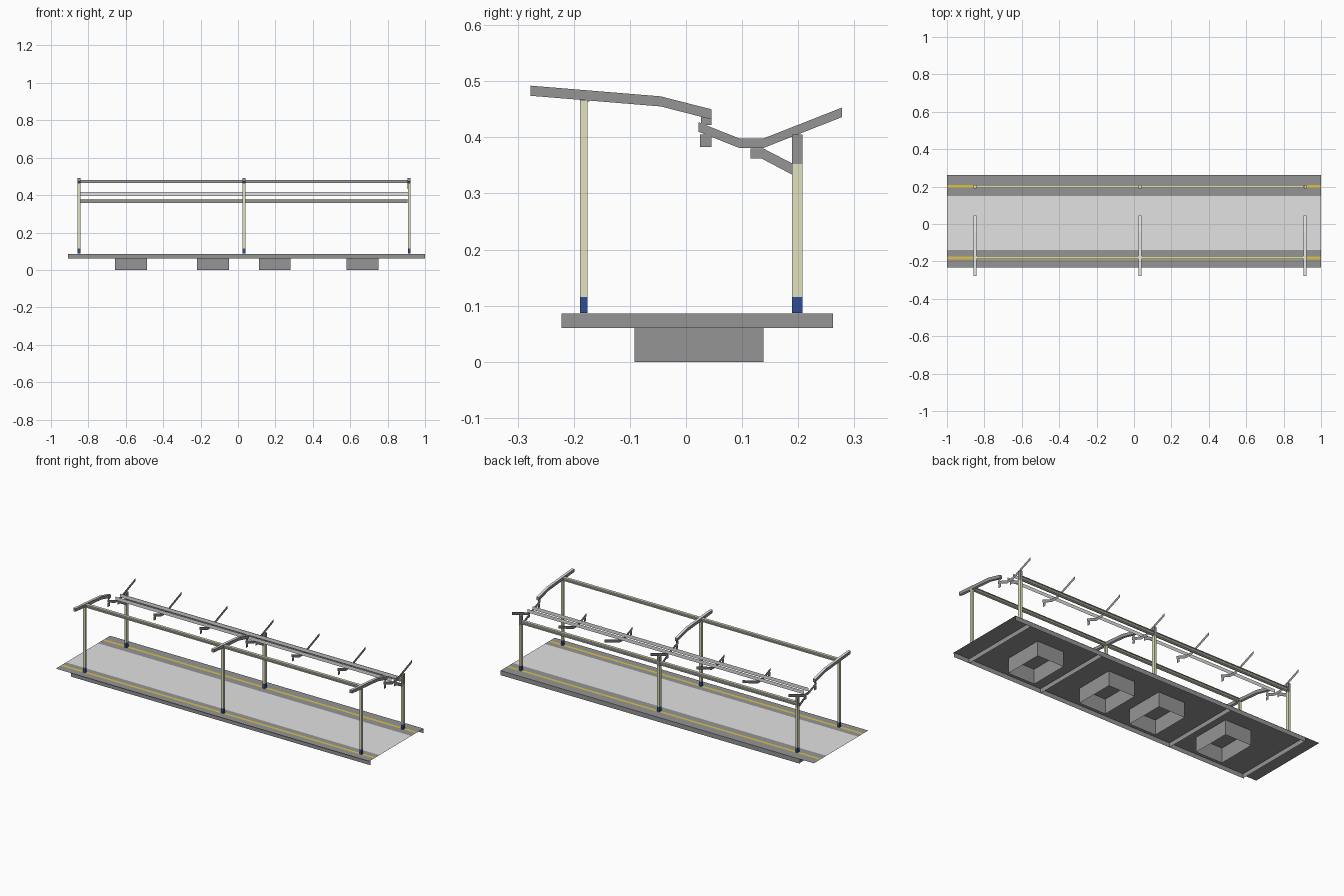
import bpy, bmesh

cube = bpy.data.objects.get("Cube")
if cube:
    bpy.data.objects.remove(cube)


def material(name, r, g, b):
    m = bpy.data.materials.new(name)
    m.use_nodes = True
    m.diffuse_color = (r, g, b, 1)
    m.node_tree.nodes["Principled BSDF"].inputs["Base Color"].default_value = (r, g, b, 1)
    return m


GREY = material("concrete grey", .3, .3, .3)
LIGHT = material("light paving grey", .76, .76, .76)
YELLOW = material("safety yellow", .70, .54, .08)
CREAM = material("cream paint", .76, .77, .53)
BLUE = material("blue paint", .03, .075, .3)


def finish(name, bm, mats):
    bm.normal_update()
    if len(mats) > 1:
        # second colour on upward and downward faces
        for f in bm.faces:
            f.material_index = int(abs(f.normal.z) > .8)
    mesh = bpy.data.meshes.new(name)
    for m in mats:
        mesh.materials.append(m)
    bm.to_mesh(mesh)
    bm.free()
    ob = bpy.data.objects.new(name, mesh)
    bpy.context.scene.collection.objects.link(ob)
    return ob


def box(name, x, y, z, *mats):
    """Box from (min, max) ranges."""
    bm = bmesh.new()
    bmesh.ops.create_cube(bm, size=1)
    for v in bm.verts:
        for i, (lo, hi) in enumerate((x, y, z)):
            v.co[i] = lo if v.co[i] < 0 else hi
    return finish(name, bm, mats)


def sheet(name, points, mat):
    """Single flat plate."""
    bm = bmesh.new()
    bm.faces.new([bm.verts.new(p) for p in points])
    return finish(name, bm, [mat])


def wall(name, a, b, z0, z1, mat):
    """Upright plate between two plan points."""
    return sheet(name, [(*a, z0), (*b, z0), (*b, z1), (*a, z1)], mat)


def side_plate(name, x, outline, mat):
    """Flat plate across the model from a y, z outline."""
    return sheet(name, [(x, y, z) for y, z in outline], mat)


def bar(name, x, width, outline, *mats):
    """Solid with a y, z outline, extruded along x."""
    bm = bmesh.new()
    face = bm.faces.new([bm.verts.new((x - width / 2, y, z)) for y, z in outline])
    new = bmesh.ops.extrude_face_region(bm, geom=[face])["geom"]
    bmesh.ops.translate(bm, vec=(width, 0, 0),
                        verts=[v for v in new if isinstance(v, bmesh.types.BMVert)])
    bmesh.ops.recalc_face_normals(bm, faces=bm.faces)
    return finish(name, bm, mats)


def band(top, depth):
    """Close a top line into a strip of constant depth."""
    return top + [(y, z - depth) for y, z in reversed(top)]


DECK, UNDER = .087, .086
FRONT, BACK = -.182, .198
POSTS = (-.85, .032, .915)

# Deck top: one sheet, painted in strips from front to back
edges = [-.232, -.190, -.174, -.14, .15, .193, .209, .262]
colours = [GREY, YELLOW, GREY, LIGHT, GREY, YELLOW, GREY]
bm = bmesh.new()
rows = [[bm.verts.new((x, y, DECK)) for x in (-1, 1)] for y in edges]
for (a, b), (c, d) in zip(rows, rows[1:]):
    bm.faces.new((a, b, d, c))
paving = finish("deck_paving", bm, [GREY])
paving.data.materials.append(LIGHT)
paving.data.materials.append(YELLOW)
for poly, colour in zip(paving.data.polygons, colours):
    poly.material_index = (GREY, LIGHT, YELLOW).index(colour)

# Deck underside and its frame of upright plates
sheet("deck_underside", [(-1, -.232, UNDER), (-1, .262, UNDER),
                         (1, .262, UNDER), (1, -.232, UNDER)], GREY)
for name, y in (("front_edge_plate", -.222), ("back_edge_plate", .262)):
    wall(name, (-.91, y), (1, y), .06, UNDER, GREY)
for x in (-.905, -.42, .43, .9):
    wall("cross_plate", (x, -.222), (x, .262), .06, UNDER, GREY)

# Open hollow footings
for x in (-.572, -.133, .197, .666):
    corners = [(x - .085, -.092), (x + .085, -.092), (x + .085, .138), (x - .085, .138)]
    for i in range(4):
        wall("footing_wall", corners[i - 1], corners[i], 0, UNDER, GREY)

# Posts with painted bases, front rafters and struts
rafter = band([(-.277, .492), (-.045, .473), (.045, .45)], .018)
drop = [(.027, .44), (.045, .435), (.045, .422), (.027, .422)]
strut = [(.115, .380), (.138, .380), (.19, .353), (.19, .333), (.135, .362), (.115, .362)]
for x in POSTS:
    span = (x - .007, x + .007)
    for name, y, half, top in (("front", FRONT, .0065, .466), ("back", BACK, .0095, .352)):
        depth = (y - half, y + half)
        box(name + "_post_base", span, depth, (DECK, .115), BLUE)
        box(name + "_post", span, depth, (.115, top), CREAM)
    box("back_post_head", span, (BACK - .0095, BACK + .0095), (.352, .405), GREY, CREAM)
    bar("front_rafter", x, .015, rafter, GREY, LIGHT)
    side_plate("rafter_drop", x, drop, GREY)
    side_plate("back_strut", x, strut, GREY)

# Flat back rafters, each with a hanging bracket
wing = band([(.022, .427), (.095, .398), (.138, .398), (.278, .453)], .017)
for i in range(7):
    x = POSTS[0] + i * (POSTS[2] - POSTS[0]) / 6
    side_plate("back_rafter", x, wing, GREY)
    wall("hanging_bracket", (x, .025), (x, .045), .383, .405, GREY)

# Long flanged beams between posts
for a, b in zip(POSTS, POSTS[1:]):
    span = (a + .008, b - .008)
    for name, y, z0, z1 in (("front", -.180, .464, .482), ("back", .200, .358, .378)):
        box(name + "_beam_web", span, (y - .003, y + .003), (z0 + .003, z1 - .003), GREY)
        for part, z in (("bottom", z0), ("top", z1 - .003)):
            box(f"{name}_beam_{part}_flange", span, (y - .008, y + .008), (z, z + .003), CREAM)

# Gutter sides
for y in (.095, .138):
    wall("gutter_side", (POSTS[0], y), (POSTS[2], y), .397, .417, LIGHT)
